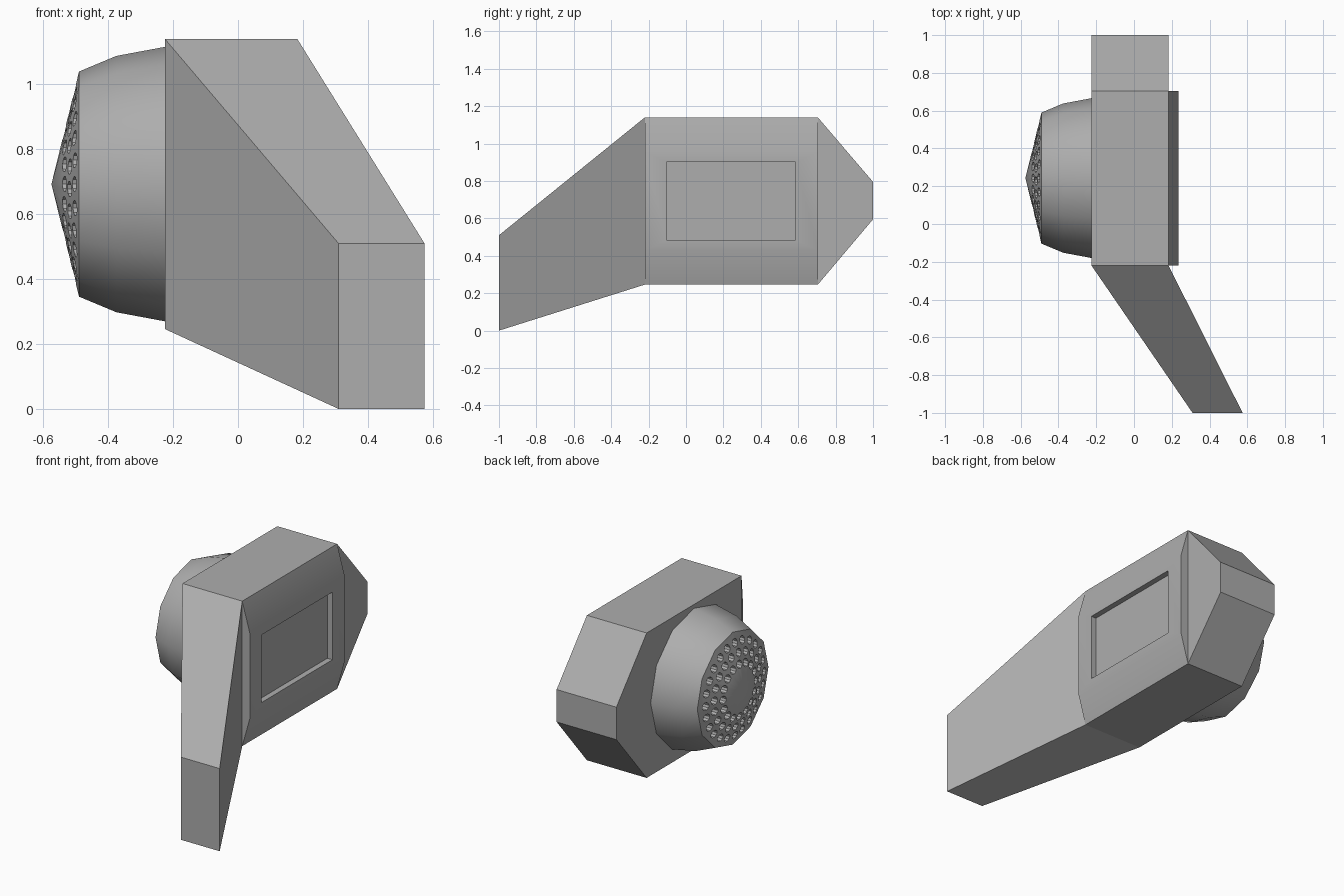
import bpy
import bmesh
from math import cos, sin, pi, radians
from mathutils import Matrix, Vector

default = bpy.data.objects.get("Cube")
if default:
    bpy.data.objects.remove(default, do_unlink=True)

GREY = (0.42, 0.42, 0.42, 1)
grey = bpy.data.materials.new("plain_grey")
grey.use_nodes = True
grey.diffuse_color = GREY
grey.node_tree.nodes["Principled BSDF"].inputs["Base Color"].default_value = GREY


def finish(name, bm):
    bmesh.ops.recalc_face_normals(bm, faces=bm.faces)
    mesh = bpy.data.meshes.new(name)
    bm.to_mesh(mesh)
    bm.free()
    mesh.materials.append(grey)
    obj = bpy.data.objects.new(name, mesh)
    bpy.context.collection.objects.link(obj)
    return obj


def select(obj):
    bpy.ops.object.select_all(action="DESELECT")
    obj.select_set(True)
    bpy.context.view_layer.objects.active = obj


def smooth(obj):
    select(obj)
    bpy.ops.object.shade_smooth_by_angle(angle=radians(31))


def loft(name, rings, tip=None):
    """Skin a list of point rings; close the last ring flat or to a tip."""
    bm = bmesh.new()
    loops = [[bm.verts.new(p) for p in ring] for ring in rings]
    count = len(loops[0])
    for a, b in zip(loops, loops[1:]):
        for i in range(count):
            j = (i + 1) % count
            bm.faces.new((a[i], a[j], b[j], b[i]))
    bm.faces.new(loops[0])
    if tip:
        point = bm.verts.new(tip)
        for i in range(count):
            bm.faces.new((loops[-1][i], loops[-1][(i + 1) % count], point))
    else:
        bm.faces.new(loops[-1])
    return finish(name, bm)


def section(y, x0, x1, z0, z1):
    return [(x0, y, z0), (x1, y, z0), (x1, y, z1), (x0, y, z1)]


def side_rect(x, y0, y1, z0, z1):
    return [(x, y0, z0), (x, y1, z0), (x, y1, z1), (x, y0, z1)]


# Housing: slanted handle, box and tapered back, all flat faces
loft("housing_with_handle", [
    section(-1.0, 0.31, 0.575, 0.0, 0.51),
    section(-0.22, -0.225, 0.183, 0.246, 1.14),
    section(0.705, -0.225, 0.183, 0.246, 1.14),
    section(1.0, -0.225, 0.183, 0.595, 0.795)])

# Raised side panel with a rectangular recess
smooth(loft("recessed_side_panel", [
    side_rect(0.183, -0.22, 0.705, 0.246, 1.14),
    side_rect(0.235, -0.22, 0.705, 0.43, 0.955),
    side_rect(0.235, -0.105, 0.585, 0.485, 0.902),
    side_rect(0.2, -0.105, 0.585, 0.485, 0.902)]))

# Round head with a shallow conical cap
CY, CZ, SIDES = 0.243, 0.693, 12
TIP_X, RIM_X, RIM_R = -0.575, -0.49, 0.347


def circle(x, r):
    return [(x, CY + r * cos(2 * pi * i / SIDES), CZ + r * sin(2 * pi * i / SIDES))
            for i in range(SIDES)]


head = loft("round_head", [circle(-0.22, 0.424), circle(-0.375, 0.395), circle(RIM_X, RIM_R)],
            tip=(TIP_X, CY, CZ))

# Three staggered rings of small holes in the cap
bm = bmesh.new()
turn = Matrix.Rotation(pi / 2, 4, "Y")
for radius, count, phase in ((0.16, 16, 0), (0.223, 20, 0.07), (0.285, 24, 0)):
    x = TIP_X + (RIM_X - TIP_X) * radius / RIM_R
    for i in range(count):
        a = 2 * pi * i / count + phase
        place = Matrix.Translation(Vector((x, CY + radius * cos(a), CZ + radius * sin(a))))
        bmesh.ops.create_cone(bm, cap_ends=True, segments=10, radius1=0.024, radius2=0.024,
                              depth=0.09, matrix=place @ turn)
cutter = finish("hole_cutter", bm)
cut = head.modifiers.new("holes", "BOOLEAN")
cut.operation = "DIFFERENCE"
cut.solver = "EXACT"
cut.object = cutter
select(head)
bpy.ops.object.modifier_apply(modifier=cut.name)
bpy.data.objects.remove(cutter, do_unlink=True)
smooth(head)
